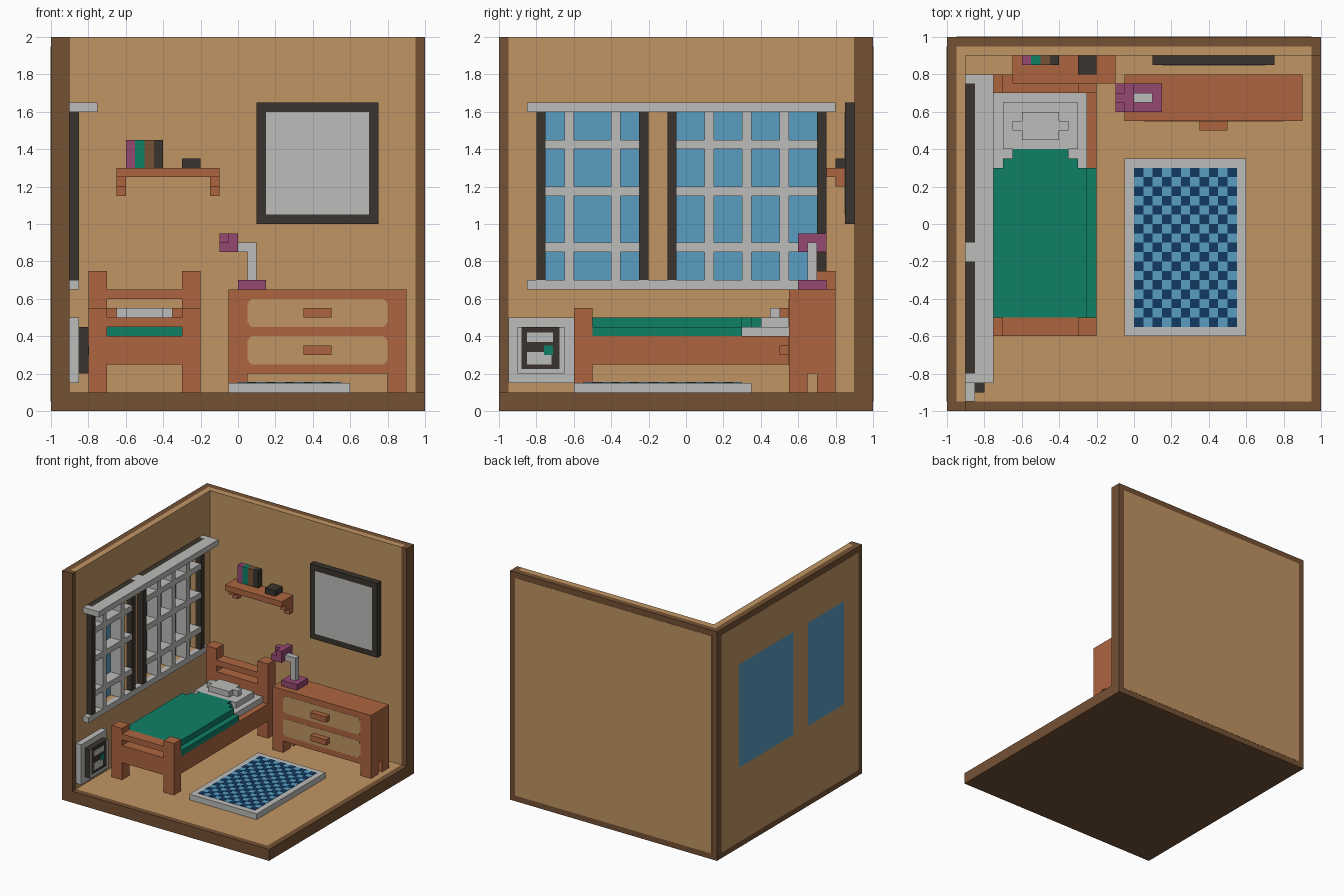
import bpy, bmesh
from mathutils import Vector

cube = bpy.data.objects.get("Cube")
if cube:
    bpy.data.objects.remove(cube, do_unlink=True)


def material(name, rgb):
    lin = [((c / 255 + 0.055) / 1.055) ** 2.4 for c in rgb]
    m = bpy.data.materials.new(name)
    m.use_nodes = True
    m.diffuse_color = (*lin, 1)
    m.node_tree.nodes["Principled BSDF"].inputs["Base Color"].default_value = (*lin, 1)
    return m


TAN = material("tan", (193, 149, 99))
BROWN = material("dark brown", (116, 81, 52))
BRICK = material("red wood", (174, 101, 64))
DARK = material("charcoal", (58, 52, 45))
GREY = material("light grey", (188, 188, 186))
GREEN = material("green", (15, 127, 102))
PURPLE = material("purple", (149, 72, 113))
BLUE = material("sky blue", (88, 157, 194))
NAVY = material("navy", (18, 58, 98))


def build(name, mat, boxes):
    """One object from boxes given as (x0, x1, y0, y1, z0, z1)."""
    bm = bmesh.new()
    for b in boxes:
        lo, hi = Vector(b[0::2]), Vector(b[1::2])
        verts = bmesh.ops.create_cube(bm, size=1)["verts"]
        for v in verts:
            v.co = (lo + hi) / 2 + Vector([c * s for c, s in zip(v.co, hi - lo)])
    me = bpy.data.meshes.new(name)
    bm.to_mesh(me)
    bm.free()
    me.materials.append(mat)
    ob = bpy.data.objects.new(name, me)
    bpy.context.collection.objects.link(ob)
    return ob


# Window openings along y, shared by walls and frames
WINDOWS = [(-0.75, -0.25), (-0.05, 0.7)]
WZ0, WZ1 = 0.7, 1.6


def pierced(x0, x1, y0, y1, z0, z1):
    """Slab across y with the window openings left out."""
    edges = [y0, *WINDOWS[0], *WINDOWS[1], y1]
    out = [(x0, x1, y0, y1, z0, WZ0), (x0, x1, y0, y1, WZ1, z1)]
    out += [(x0, x1, edges[i], edges[i + 1], WZ0, WZ1) for i in (0, 2, 4)]
    return out


# Floor and walls: brown shell with a tan lining
P = 0.002
build("floor_base", BROWN, [(-1, 1, -1, 1, 0, 0.05), (-1, 1, -1, -0.95, 0.05, 0.1),
                            (0.95, 1, -0.95, 1, 0.05, 0.1)])
build("floor_boards", TAN, [(-0.95, 0.95, -0.95, 0.95, 0.05, 0.1)])
build("left_wall_shell", BROWN, pierced(-1, -0.95, -1, 1, 0.05, 2)
      + [(-0.95, -0.9, -1, -0.95, 0.1, 2)])
build("left_wall_lining", TAN, pierced(-0.95, -0.9, -0.95, 0.95, 0.1, 2))
build("left_wall_outer_panel", TAN, pierced(-1 - P, -1, -0.95, 0.95, 0.05, 1.95))
build("back_wall_shell", BROWN, [(-0.95, 1, 0.95, 1, 0.05, 2),
                                 (0.95, 1, 0.9, 0.95, 0.1, 2)])
build("back_wall_lining", TAN, [(-0.9, 0.95, 0.9, 0.95, 0.1, 2)])
build("back_wall_outer_panel", TAN, [(-0.95, 0.95, 1, 1 + P, 0.05, 1.95)])

# Windows
build("window_glass", BLUE, [(-1 - P, -0.95, a, b, WZ0, WZ1) for a, b in WINDOWS])
bars = [(-0.95, -0.85, y, y + 0.05, WZ0, WZ1) for y in (-0.65, -0.4, 0.1, 0.3, 0.5)]
bars += [(-0.95, -0.85, a, b, z, z + 0.05) for a, b in WINDOWS for z in (0.85, 1.15, 1.4)]
build("window_bars", GREY, bars)
frame = []
for a, b in WINDOWS:
    frame += [(-0.9, -0.85, a - 0.05, a, WZ0, WZ1), (-0.9, -0.85, b, b + 0.05, WZ0, WZ1),
              (-0.9, -0.85, a - 0.05, b + 0.05, WZ1, 1.65)]
build("window_frame", DARK, frame)
build("window_sill", GREY, [(-0.9, -0.85, -0.85, 0.8, 0.65, 0.7)])
build("curtain_rail", GREY, [(-0.85, -0.75, -0.85, 0.8, 1.6, 1.65)]
      + [(-0.9, -0.85, a, b, 1.6, 1.65) for a, b in ((-0.85, -0.8), (-0.2, -0.1), (0.75, 0.8))])

# Wall heater with a control panel
build("heater_back", GREY, [(-0.9, -0.85, -0.95, -0.6, 0.15, 0.5)])
build("heater_panel", DARK, [(-0.85, -0.8, -0.9, -0.65, 0.2, 0.45)])
F = -0.8
build("heater_trim", GREY, [(F, F + P, a, b, c, d) for a, b, c, d in (
    (-0.9, -0.88, 0.2, 0.45), (-0.675, -0.65, 0.2, 0.45), (-0.88, -0.675, 0.2, 0.225),
    (-0.85, -0.71, 0.37, 0.42), (-0.85, -0.72, 0.25, 0.315))])
build("heater_button", GREEN, [(F, F + 2 * P, -0.76, -0.71, 0.3, 0.35)])

# Bed
POSTS = [(-0.8, -0.7), (-0.3, -0.2)]
build("bed_posts", BRICK, [(a, b, c, c + 0.1, 0.1, h) for a, b in POSTS
                           for c, h in ((-0.6, 0.55), (0.7, 0.75))])
build("bed_footboard", BRICK, [(-0.7, -0.3, -0.6, -0.5, 0.25, 0.4),
                               (-0.7, -0.3, -0.6, -0.5, 0.45, 0.5)])
build("bed_headboard", BRICK, [(-0.7, -0.3, 0.7, 0.8, 0.25, 0.55),
                               (-0.7, -0.3, 0.7, 0.8, 0.6, 0.65)])
build("bed_base", BRICK, [(-0.8, -0.2, -0.5, 0.7, 0.25, 0.4)])
build("mattress", GREY, [(-0.75, -0.25, 0.3, 0.7, 0.4, 0.45)])
build("blanket", GREEN, [(-0.8, -0.2, -0.5, 0.3, 0.4, 0.45),
                         (-0.75, -0.25, -0.5, 0.3, 0.45, 0.5),
                         (-0.7, -0.3, 0.3, 0.35, 0.45, 0.5),
                         (-0.65, -0.35, 0.35, 0.4, 0.45, 0.5)])
build("pillow", GREY, [(-0.7, -0.3, 0.4, 0.65, 0.45, 0.5),
                       (-0.65, -0.35, 0.5, 0.55, 0.5, 0.55),
                       (-0.6, -0.4, 0.45, 0.6, 0.5, 0.55)])

# Dresser
build("dresser_body", BRICK, [(-0.05, 0.9, 0.55, 0.8, 0.2, 0.65)])
build("dresser_legs", BRICK, [(x, x + 0.1, y, y + 0.1, 0.1, 0.2)
                              for x in (-0.05, 0.8) for y in (0.55, 0.7)])
fronts = []
for z in (0.25, 0.45):  # stepped ends round off the corners
    for inset, trim in ((0, 0.02), (0.008, 0.008), (0.02, 0)):
        fronts.append((0.05 + inset, 0.8 - inset, 0.55 - P, 0.55, z + trim, z + 0.15 - trim))
build("drawer_fronts", TAN, fronts)
build("drawer_handles", BRICK, [(0.35, 0.5, 0.5, 0.55, z, z + 0.05) for z in (0.3, 0.5)])

# Desk lamp
build("lamp_base", PURPLE, [(0, 0.15, 0.6, 0.75, 0.65, 0.7)])
build("lamp_arm", GREY, [(0.05, 0.1, 0.65, 0.7, 0.7, 0.9), (0, 0.05, 0.65, 0.7, 0.85, 0.9)])
build("lamp_shade", PURPLE, [(-0.05, 0, 0.6, 0.75, 0.85, 0.95),
                             (-0.1, -0.05, 0.6, 0.75, 0.85, 0.9),
                             (-0.1, -0.05, 0.65, 0.7, 0.9, 0.95)])

# Shelf with books and a small box
build("shelf", BRICK, [(-0.65, -0.1, 0.75, 0.9, 1.25, 1.3)])
build("shelf_brackets", BRICK, [(x, x + 0.05, y, 0.9, z, z + 0.05) for x in (-0.65, -0.15)
                                for y, z in ((0.8, 1.2), (0.85, 1.15))])
for i, (label, mat) in enumerate((("purple", PURPLE), ("green", GREEN),
                                  ("brown", BROWN), ("dark", DARK))):
    x = -0.6 + 0.05 * i
    build(label + "_book", mat, [(x, x + 0.05, 0.85, 0.9, 1.3, 1.45)])
build("shelf_box", DARK, [(-0.3, -0.2, 0.8, 0.9, 1.3, 1.35)])

# Mirror
build("mirror_frame", DARK, [(0.1, 0.75, 0.85, 0.9, 1.0, 1.65)])
build("mirror_glass", GREY, [(0.15, 0.7, 0.85 - P, 0.85, 1.05, 1.6)])

# Rug with a checked centre
build("rug", GREY, [(-0.05, 0.6, -0.6, 0.35, 0.1, 0.15)])
build("rug_field", BLUE, [(0, 0.55, -0.55, 0.3, 0.15, 0.15 + P)])
build("rug_checks", NAVY, [(0.05 * i, 0.05 * i + 0.05, -0.55 + 0.05 * j, -0.5 + 0.05 * j,
                            0.15 + P, 0.15 + 2 * P)
                           for i in range(11) for j in range(17) if (i + j) % 2 == 0])
